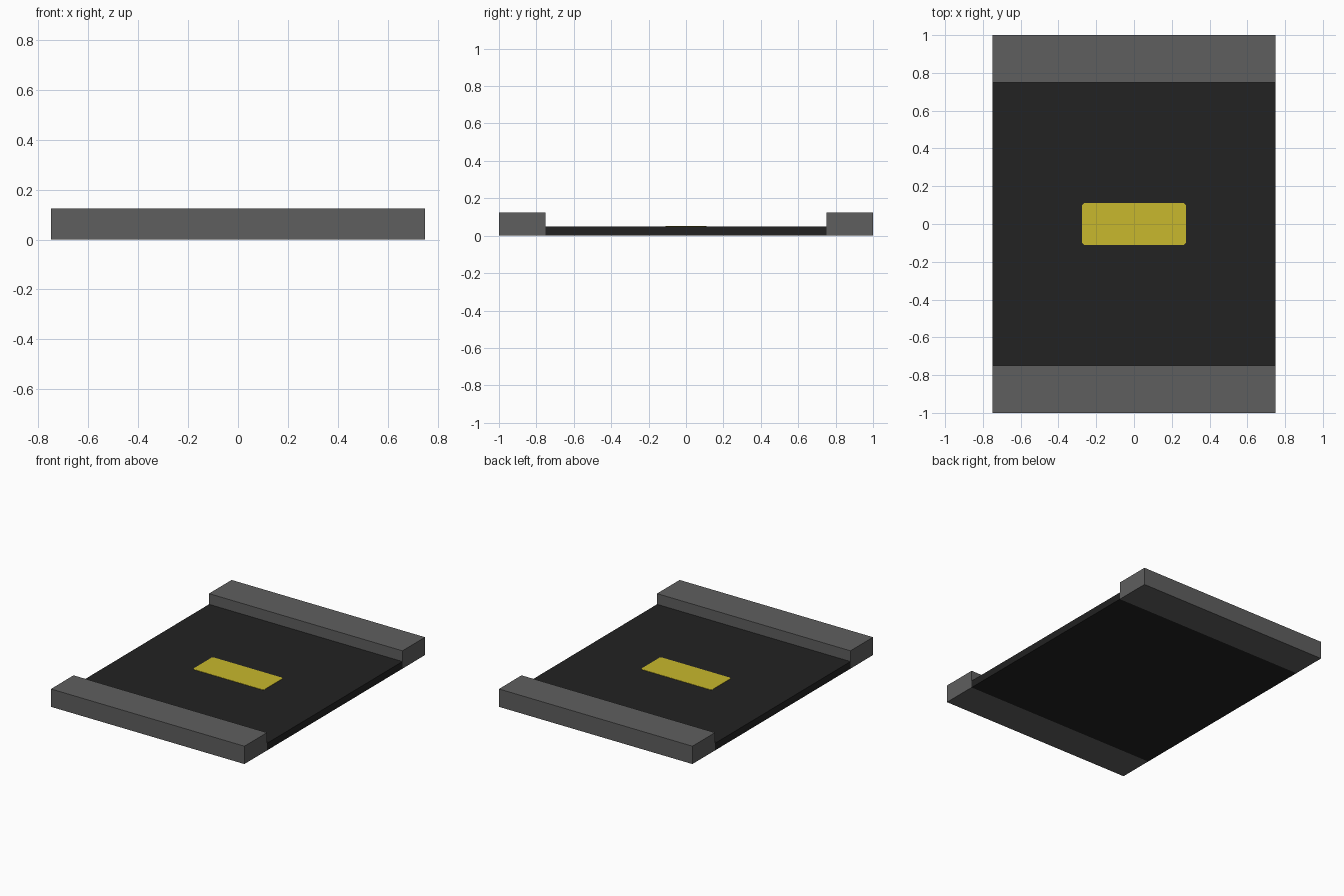
import bpy
import bmesh

if "Cube" in bpy.data.objects:
    bpy.data.objects.remove(bpy.data.objects["Cube"])


def material(name, color):
    mat = bpy.data.materials.new(name)
    mat.diffuse_color = (*color, 1.0)
    mat.use_nodes = True
    mat.node_tree.nodes["Principled BSDF"].inputs["Base Color"].default_value = mat.diffuse_color
    return mat


def add_object(name, bm, mat):
    bmesh.ops.recalc_face_normals(bm, faces=bm.faces)
    mesh = bpy.data.meshes.new(name)
    bm.to_mesh(mesh)
    bm.free()
    mesh.materials.append(mat)
    obj = bpy.data.objects.new(name, mesh)
    bpy.context.collection.objects.link(obj)
    return obj


def box(name, x, y, z, mat, corner=0.0):
    """Box from (min, max) ranges, optionally with clipped upright corners."""
    bm = bmesh.new()
    bmesh.ops.create_cube(bm, size=1.0)
    for v in bm.verts:
        v.co = [r[1] if c > 0 else r[0] for c, r in zip(v.co, (x, y, z))]
    if corner:
        upright = [e for e in bm.edges
                   if abs(e.verts[0].co.z - e.verts[1].co.z) > 1e-6]
        bmesh.ops.bevel(bm, geom=upright, offset=corner, segments=1, affect='EDGES')
    return add_object(name, bm, mat)


asphalt = material("asphalt_black", (0.016, 0.016, 0.016))
concrete = material("concrete_grey", (0.114, 0.114, 0.114))
paint = material("paint_yellow", (0.58, 0.48, 0.026))

HALF_X = 0.75
ROAD_Z = 0.05

# Road surface between the kerbs
box("road", (-HALF_X, HALF_X), (-0.75, 0.75), (0, ROAD_Z), asphalt)

# Raised pavement on both sides
box("front_pavement", (-HALF_X, HALF_X), (-1.0, -0.75), (0, 0.125), concrete)
box("back_pavement", (-HALF_X, HALF_X), (0.75, 1.0), (0, 0.125), concrete)

# Painted centre line dash, a thin plate on the road
box("centre_line", (-0.275, 0.275), (-0.11, 0.11), (ROAD_Z, ROAD_Z + 0.002), paint, corner=0.01)
